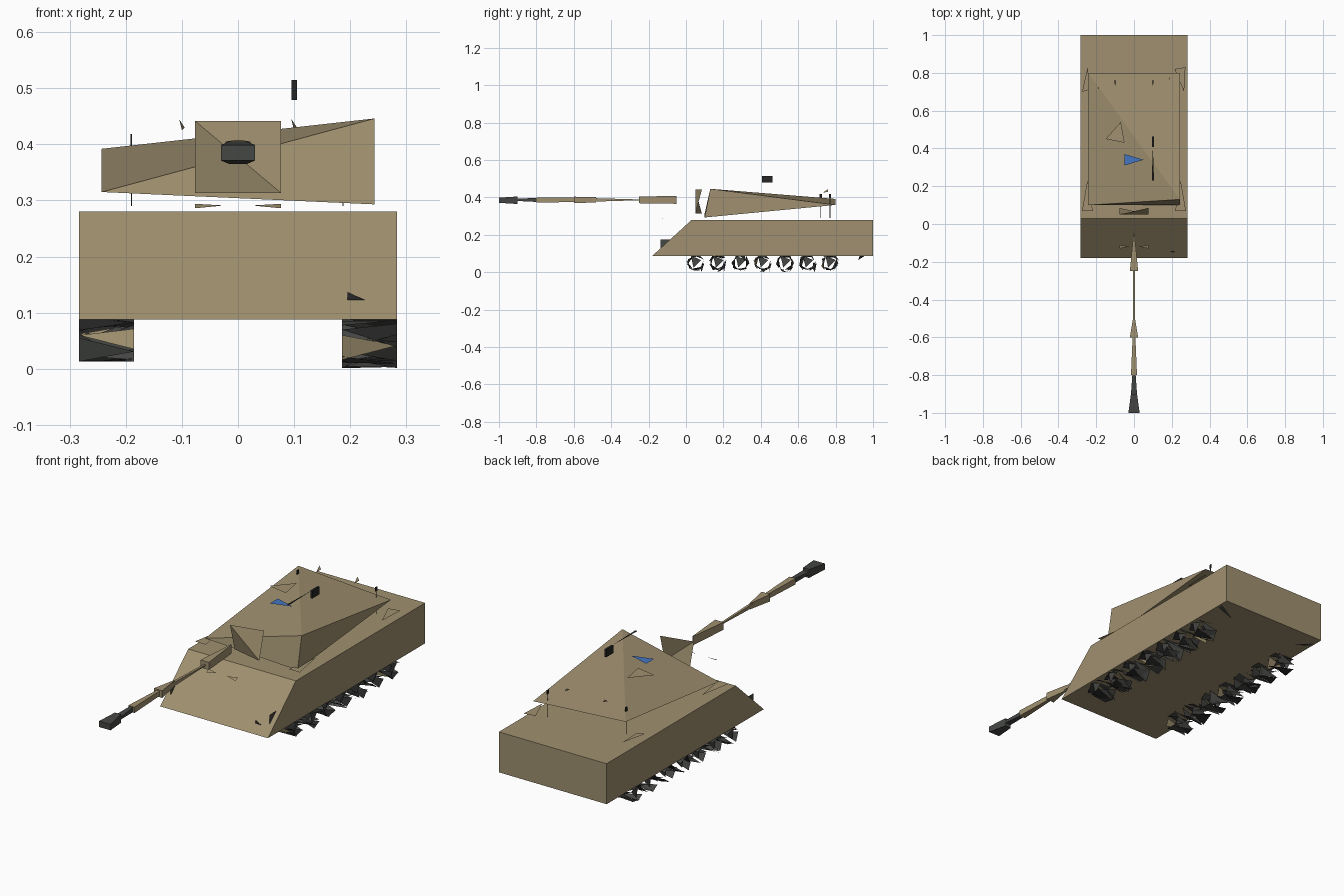
import bpy, bmesh, math, random

random.seed(7)
cube = bpy.data.objects.get("Cube")
if cube:
    bpy.data.objects.remove(cube, do_unlink=True)


def material(name, rgb):
    m = bpy.data.materials.new(name)
    m.use_nodes = True
    color = (*rgb, 1)
    m.diffuse_color = color
    bsdf = next(n for n in m.node_tree.nodes if n.type == 'BSDF_PRINCIPLED')
    bsdf.inputs["Base Color"].default_value = color
    return m


TAN = material("sand_tan", (.35, .28, .16))
GREY = material("dark_grey", (.06, .063, .057))
BLACK = material("near_black", (.018, .018, .018))
BLUE = material("glass_blue", (.058, .18, .54))


def build(name, verts, faces, mats, solid=True):
    """Make a flat-shaded object from a few corner points."""
    me = bpy.data.meshes.new(name)
    me.from_pydata(verts, [], faces)
    for m in mats:
        me.materials.append(m)
    if solid:
        bm = bmesh.new()
        bm.from_mesh(me)
        bmesh.ops.recalc_face_normals(bm, faces=bm.faces)
        bm.to_mesh(me)
        bm.free()
    ob = bpy.data.objects.new(name, me)
    bpy.context.collection.objects.link(ob)
    return ob


def shard(name, pts, mat):
    """A single loose triangle."""
    return build(name, pts, [(0, 1, 2)], [mat], False)


def flat_shard(name, pts, z, mat):
    """A level triangle that faces up."""
    (ax, ay), (bx, by), (cx, cy) = pts
    if (bx - ax) * (cy - ay) - (by - ay) * (cx - ax) < 0:
        pts = pts[::-1]
    return shard(name, [(x, y, z) for x, y in pts], mat)


def box(name, center, size, mat):
    me = bpy.data.meshes.new(name)
    bm = bmesh.new()
    bmesh.ops.create_cube(bm, size=1)
    for v in bm.verts:
        v.co = [c + p * s for c, p, s in zip(center, v.co, size)]
    bm.to_mesh(me)
    bm.free()
    me.materials.append(mat)
    ob = bpy.data.objects.new(name, me)
    bpy.context.collection.objects.link(ob)


# Hull: side profile extruded across the width
profile = [(-.18, .088), (.03, .28), (1, .28), (1, .088)]
n = len(profile)
build("hull", [(x, y, z) for x in (-.283, .283) for y, z in profile],
      [tuple(range(n)), tuple(range(n, 2 * n))] +
      [(i, (i + 1) % n, (i + 1) % n + n, i + n) for i in range(n)], [TAN])

# Turret: lopsided five-corner solid
corners = [(-.243, .1, .315), (.243, .1, .293), (.243, .13, .446),
           (-.243, .8, .392), (.243, .8, .36)]
build("turret", corners,
      [(0, 1, 2), (1, 4, 2), (0, 2, 3), (2, 4, 3), (0, 4, 1), (0, 3, 4)], [TAN])

# Mantlet: twisted plate
build("mantlet", [(-.077, .05, .442), (.077, .085, .442),
                  (.077, .05, .313), (-.077, .085, .313)],
      [(0, 2, 1), (0, 3, 2)], [TAN], False)


# Gun: tapering wedges from muzzle to breech
def wedge(name, y0, y1, w, h, w1, h1, mat, z=.387):
    ring = [(-1, -1), (1, -1), (1, 1), (-1, 1)]
    verts = [(a * w, y0, z + b * h) for a, b in ring]
    verts += [(a * w1, y1, z + b * h1) for a, b in ring]
    faces = [(0, 1, 2, 3), (4, 5, 6, 7)]
    faces += [(i, (i + 1) % 4, (i + 1) % 4 + 4, i + 4) for i in range(4)]
    build(name, verts, faces, [mat])


wedge("muzzle_brake", -1, -.9, .03, .014, .016, .02, GREY, .385)
wedge("muzzle_neck", -.9, -.8, .016, .006, .009, .011, GREY)
wedge("barrel_front", -.8, -.52, .016, .014, .004, .011, TAN)
wedge("bore_evacuator", -.6, -.48, .022, .017, .002, .014, TAN)
wedge("barrel_middle", -.52, -.24, .006, .01, .005, .002, TAN)
wedge("barrel_base", -.25, -.05, .022, .018, .002, .021, TAN)

# Roof hatch, sight glass and machine gun
flat_shard("roof_hatch", [(-.15, .45), (-.07, .54), (-.05, .43)], .455, TAN)
flat_shard("sight_glass", [(-.05, .37), (-.05, .31), (.05, .34)], .452, BLUE)
box("machine_gun_body", (.1, .435, .497), (.01, .055, .036), BLACK)
flat_shard("machine_gun_barrel", [(.1, .41), (.094, .23), (.106, .23)], .515, BLACK)

# Antennas
for side, x, y in (("right", -.19, .72), ("left", .187, .77)):
    box(side + "_antenna_rod", (x, y, .345), (.002, .004, .11), GREY)
    box(side + "_antenna_tip", (x, y, .408), (.003, .012, .02), BLACK)

# Paired plates and lamps
for side, s in (("right", -1), ("left", 1)):
    flat_shard(side + "_front_deck_plate",
               [(s * .275, .07), (s * .218, .07), (s * .247, .23)], .303, TAN)
    shard(side + "_rear_lug",
          [(s * .1 - .005, .76, .445), (s * .1 + .005, .76, .43),
           (s * .1, .73, .425)], TAN)
    shard(side + "_headlight", [(s * .26, -.135, .13), (s * .26, -.135, .175),
                                (s * .26, -.08, .175)], GREY)
    shard(side + "_driver_cover", [(s * .077, -.11, .294), (s * .077, -.13, .286),
                                   (s * .025, -.12, .291)], TAN)
flat_shard("right_rear_deck_plate", [(-.275, .7), (-.24, .71), (-.245, .83)], .305, TAN)
flat_shard("left_rear_deck_plate", [(.215, .82), (.272, .83), (.265, .7)], .305, TAN)
shard("tow_hook", [(.195, -.145, .137), (.195, -.148, .123), (.225, -.148, .123)], BLACK)


# Running gear: broken, angular wheel fragments under each side
def running_gear(name, s):
    verts, faces, slots = [], [], []
    inner, outer = s * .185, s * .283
    floor = .001 if s > 0 else .013
    for wheel in range(7):
        cy = .05 + .12 * wheel
        for k in range(9):
            a = math.tau * (k + random.random()) / 9
            xs = (inner, outer, outer) if k % 2 else (outer, inner, inner)
            for j, x in enumerate(xs):
                ang = a + (0, .5, -.5)[j] * random.uniform(.8, 1.8)
                r = random.uniform(.034, .05)
                z = max(floor, .05 + r * math.sin(ang))
                if k == 0 and j == 1:
                    z = floor
                verts.append((x, cy + r * math.cos(ang), z))
            i = len(verts)
            faces.append((i - 3, i - 2, i - 1))
            slots.append(2 if k == 4 and wheel % 3 == 0 else k % 4 == 3)
        # Radial wheel face
        x = s * random.uniform(.255, .281)
        verts += [(x, cy - .025, .09), (x, cy + .03, .065), (x, cy - .01, .025)]
        i = len(verts)
        faces.append((i - 3, i - 2, i - 1))
        slots.append(0)
    ob = build(name, verts, faces, [GREY, BLACK, TAN], False)
    for p, slot in zip(ob.data.polygons, slots):
        p.material_index = int(slot)
    shard(name + "_sprocket", [(inner, .92, .065), (outer, .96, .09),
                               (outer, .93, .09)], GREY)


running_gear("right_running_gear", -1)
running_gear("left_running_gear", 1)
